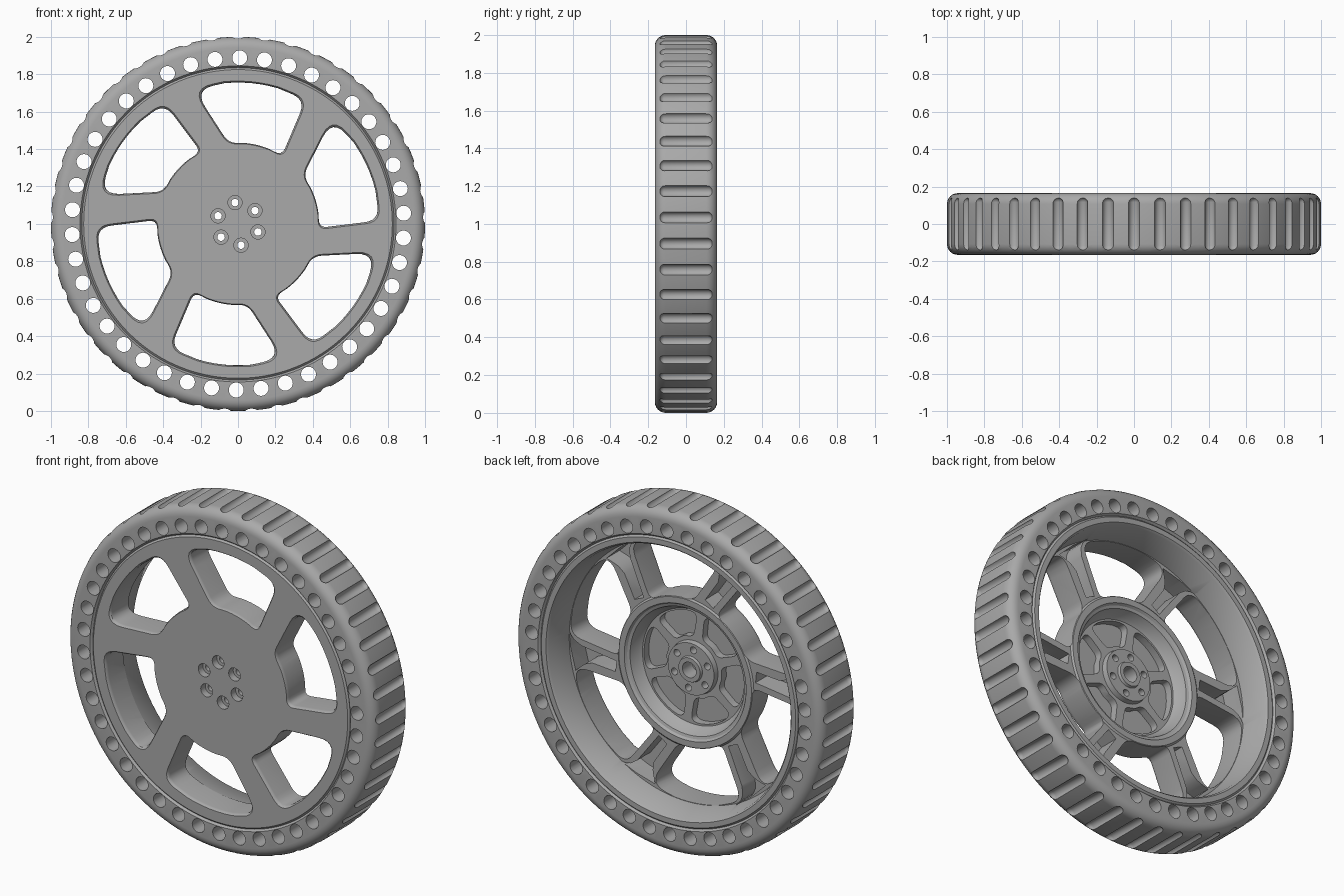
import bpy, bmesh, math
from math import sin, cos, radians, pi
from mathutils import Vector, Matrix

if "Cube" in bpy.data.objects:
    bpy.data.objects.remove(bpy.data.objects["Cube"])

FRONT, BACK = -0.165, 0.165
LIFT = Matrix.Translation((0, 0, 1))

grey = bpy.data.materials.new("wheel_grey")
grey.use_nodes = True
grey.diffuse_color = (0.4, 0.4, 0.4, 1)
grey.node_tree.nodes["Principled BSDF"].inputs["Base Color"].default_value = (0.4, 0.4, 0.4, 1)


def polar(r, deg):
    """Point at a clockwise angle from the top."""
    return Vector((r * sin(radians(deg)), r * cos(radians(deg))))


def turn(p, deg):
    a = radians(deg)
    return Vector((p[0] * cos(a) + p[1] * sin(a), p[1] * cos(a) - p[0] * sin(a)))


def arc(r, a, b, n=8):
    return [polar(r, a + (b - a) * i / n) for i in range(1, n)]


def rounded(corners, steps=6):
    """Outline from (point, setback) pairs, with each corner rounded."""
    out = []
    for i, (p, d) in enumerate(corners):
        if not d:
            out.append(p)
            continue
        a = p + (corners[i - 1][0] - p).normalized() * d
        b = p + (corners[(i + 1) % len(corners)][0] - p).normalized() * d
        for k in range(steps + 1):
            t = k / steps
            out.append(a * (1 - t) ** 2 + p * 2 * t * (1 - t) + b * t * t)
    return out


def loft(bm, outline, levels):
    """Closed prism along y; levels are (y, scale about the middle)."""
    mid = sum(outline, Vector((0, 0))) / len(outline)
    rings = []
    for y, s in levels:
        pts = [mid + (p - mid) * s for p in outline]
        rings.append([bm.verts.new((p.x, y, p.y)) for p in pts])
    n = len(outline)
    for lo, hi in zip(rings, rings[1:]):
        for i in range(n):
            bm.faces.new((lo[i], lo[(i + 1) % n], hi[(i + 1) % n], hi[i]))
    bm.faces.new(rings[0])
    bm.faces.new(rings[-1])


def disc(centre, r, n=24):
    return [centre + polar(r, 360 * i / n) for i in range(n)]


def make(name, bm):
    bmesh.ops.recalc_face_normals(bm, faces=bm.faces)
    bm.transform(LIFT)
    mesh = bpy.data.meshes.new(name)
    bm.to_mesh(mesh)
    bm.free()
    ob = bpy.data.objects.new(name, mesh)
    bpy.context.collection.objects.link(ob)
    mesh.materials.append(grey)
    return ob


def lathe(name, profile, closed=False, steps=144):
    """Turn an (r, y) profile around the y axis."""
    bm = bmesh.new()
    vs = [bm.verts.new((r, y, 0)) for r, y in profile]
    pairs = list(zip(vs, vs[1:])) + ([(vs[-1], vs[0])] if closed else [])
    es = [bm.edges.new(p) for p in pairs]
    bmesh.ops.spin(bm, geom=vs + es, axis=(0, 1, 0), cent=(0, 0, 0),
                   angle=2 * pi, steps=steps, use_duplicate=False)
    bmesh.ops.remove_doubles(bm, verts=bm.verts, dist=1e-5)
    return make(name, bm)


def cut(ob, bm):
    cutter = make("cutter", bm)
    cutter.hide_render = True
    mod = ob.modifiers.new("cut", 'BOOLEAN')
    mod.operation, mod.solver, mod.object = 'DIFFERENCE', 'EXACT', cutter
    bpy.context.view_layer.objects.active = ob
    bpy.ops.object.modifier_apply(modifier=mod.name)
    bpy.data.objects.remove(cutter)


def smooth(ob):
    bpy.ops.object.select_all(action='DESELECT')
    ob.select_set(True)
    bpy.context.view_layer.objects.active = ob
    bpy.ops.object.shade_smooth_by_angle(angle=radians(32))


# Tyre: rounded shoulders and a chamfered inner edge
R = 0.058
shoulder = [(1 - R + R * cos(a), BACK - R + R * sin(a))
            for a in [pi / 2 * i / 6 for i in range(7)]]
half = shoulder + [(0.845, BACK), (0.835, BACK - 0.012)]
tyre = lathe("tyre", half + [(r, -y) for r, y in reversed(half)], closed=True)

# Ring of through holes in the tyre wall
bm = bmesh.new()
for i in range(42):
    loft(bm, disc(polar(0.888, 0.6 + i * 360 / 42), 0.04), [(-0.2, 1), (0.2, 1)])
cut(tyre, bm)

# Tread grooves: capsules sunk into the outer surface
bm = bmesh.new()
for i in range(45):
    new = bmesh.ops.create_uvsphere(bm, u_segments=16, v_segments=9, radius=0.03,
                                    matrix=Matrix.Rotation(pi / 2, 4, 'X'))["verts"]
    for v in new:
        v.co.y += math.copysign(0.112, v.co.y)
    spot = polar(1.003, i * 8)
    bmesh.ops.translate(bm, verts=new, vec=(spot.x, 0, spot.y))
cut(tyre, bm)
smooth(tyre)

# Rim: front plate, spoke disc, barrel and hub cup in one turned body
rim = lathe("rim", [
    (0, -0.162), (0.825, -0.162), (0.835, -0.152), (0.835, 0.152), (0.825, 0.162),
    (0.795, 0.162), (0.785, 0.15), (0.758, 0), (0.44, 0), (0.43, 0.008), (0.395, 0.008),
    (0.385, -0.005), (0.37, -0.01), (0.35, -0.06), (0.335, -0.075), (0.155, -0.075),
    (0.15, -0.045), (0.075, -0.045), (0.07, -0.03), (0.045, -0.03), (0.045, -0.12), (0, -0.12)])

# Six skewed windows, eased at the front edge
window = rounded(
    [(Vector((-0.235, 0.717)), 0.11)] + [(p, 0) for p in arc(0.756, -9, 20)] +
    [(Vector((0.362, 0.664)), 0.08), (Vector((0.235, 0.365)), 0.045)] +
    [(p, 0) for p in arc(0.434, 26, 0)] + [(Vector((-0.05, 0.431)), 0.05)])
bm = bmesh.new()
for k in range(6):
    loft(bm, [turn(p, 60 * k) for p in window],
         [(-0.2, 1.04), (-0.162, 1.04), (-0.154, 1.01), (-0.142, 1), (0.03, 1)])
cut(rim, bm)

# Flared channel down the back of each spoke
along, across = polar(1, 24), polar(1, 114)
base = Vector((0.30, 0.34))
channel = [base + along * s + across * t for s, t in (
    (0.01, -0.032), (0.24, -0.037), (0.29, -0.055), (0.315, -0.08), (0.33, -0.11),
    (0.305, 0), (0.26, 0.12), (0.23, 0.085), (0.205, 0.06), (0.16, 0.037), (0.01, 0.032))]
bm = bmesh.new()
for k in range(6):
    loft(bm, [turn(p, 60 * k) for p in channel], [(-0.12, 1), (0.02, 1)])
cut(rim, bm)

# Pockets in the cup floor, leaving six radial ribs
pocket = rounded([(polar(0.18, -21), 0.03)] + [(p, 0) for p in arc(0.18, -21, 21, 4)][1:-1] +
                 [(polar(0.18, 21), 0.03), (polar(0.325, 26), 0.05)] +
                 [(p, 0) for p in arc(0.325, 26, -26)][1:-1] + [(polar(0.325, -26), 0.05)])
bm = bmesh.new()
for k in range(6):
    loft(bm, [turn(p, 60 * k + 22) for p in pocket], [(-0.12, 1), (0.02, 1)])
cut(rim, bm)

# Bolt holes: through bore with a front counterbore
for radius, y0, y1 in ((0.02, -0.2, 0.1), (0.038, -0.2, -0.12)):
    bm = bmesh.new()
    for k in range(6):
        loft(bm, disc(polar(0.115, 60 * k - 8), radius), [(y0, 1), (y1, 1)])
    cut(rim, bm)
smooth(rim)
